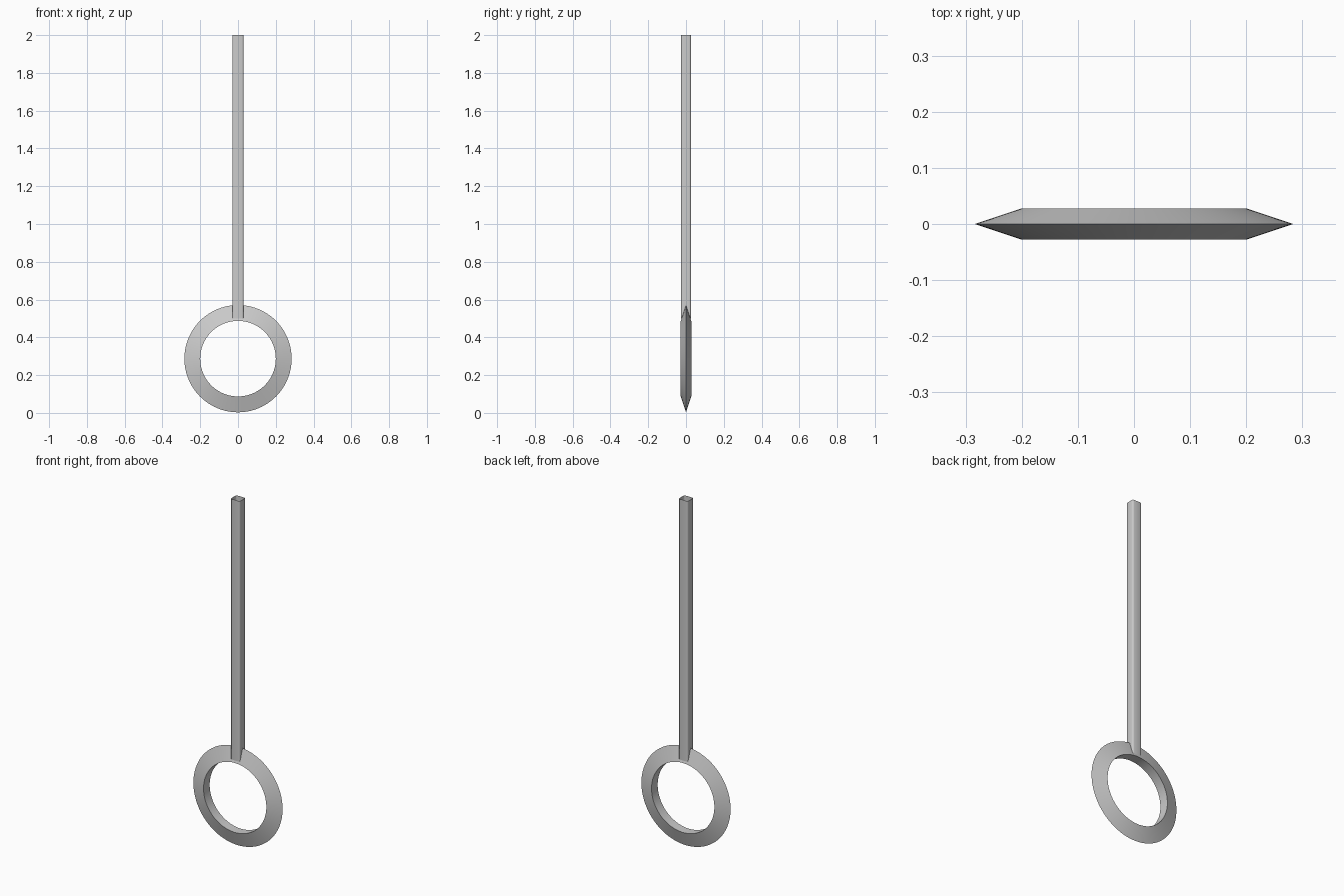
import bpy
import math

if "Cube" in bpy.data.objects:
    bpy.data.objects.remove(bpy.data.objects["Cube"])

RING_Z = 0.287


def add_mesh(name, verts, faces, angle):
    mesh = bpy.data.meshes.new(name)
    mesh.from_pydata(verts, [], faces)
    obj = bpy.data.objects.new(name, mesh)
    bpy.context.collection.objects.link(obj)
    bpy.ops.object.select_all(action='DESELECT')
    obj.select_set(True)
    bpy.context.view_layer.objects.active = obj
    bpy.ops.object.mode_set(mode='EDIT')
    bpy.ops.mesh.select_all(action='SELECT')
    bpy.ops.mesh.normals_make_consistent(inside=False)
    bpy.ops.object.mode_set(mode='OBJECT')
    bpy.ops.object.shade_smooth_by_angle(angle=math.radians(angle))
    return obj


def strip(rows, n, wrap_rows):
    """Quads joining successive closed loops of n points."""
    count = rows if wrap_rows else rows - 1
    return [(r * n + i, r * n + (i + 1) % n,
             ((r + 1) % rows) * n + (i + 1) % n, ((r + 1) % rows) * n + i)
            for r in range(count) for i in range(n)]


# Ring: triangular section with a flat inner wall and a sharp outer edge
section = [(0.20, -0.028), (0.284, 0.0), (0.20, 0.028)]
steps = 96
ring_verts = []
for k in range(steps):
    a = 2 * math.pi * k / steps
    ring_verts += [(r * math.cos(a), y, RING_Z + r * math.sin(a)) for r, y in section]
add_mesh("ring", ring_verts, strip(steps, 3, True), 30)

# Handle rod: open-ended rectangular tube with rounded corners
half_x, half_y, radius, corner_steps = 0.029, 0.026, 0.008, 3
outline = []
for q, (sx, sy) in enumerate([(1, 1), (-1, 1), (-1, -1), (1, -1)]):
    for s in range(corner_steps + 1):
        a = math.pi / 2 * (q + s / corner_steps)
        outline.append((sx * (half_x - radius) + radius * math.cos(a),
                        sy * (half_y - radius) + radius * math.sin(a)))
rod_verts = [(x, y, z) for z in (0.50, 2.0) for x, y in outline]
add_mesh("handle_rod", rod_verts, strip(2, len(outline), False), 40)
